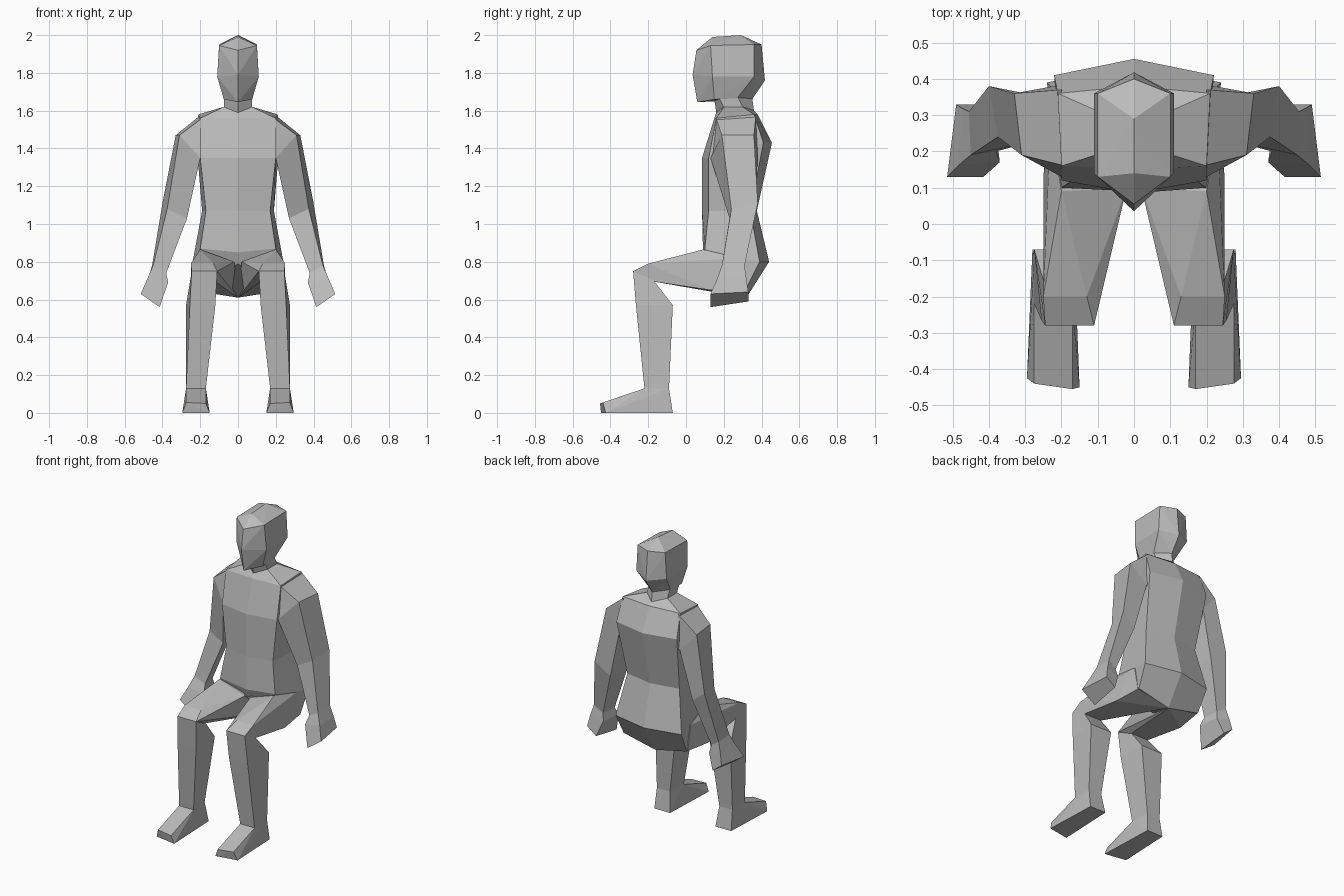
import bpy
import bmesh

default_cube = bpy.data.objects.get("Cube")
if default_cube:
    bpy.data.objects.remove(default_cube, do_unlink=True)

# One plain grey for the whole figure
grey = bpy.data.materials.new("plain_grey")
grey.use_nodes = True
colour = (0.5, 0.5, 0.5, 1)
grey.diffuse_color = colour
grey.node_tree.nodes["Principled BSDF"].inputs["Base Color"].default_value = colour


def finish(name, bm):
    """Turn a bmesh into a flat shaded object with outward normals."""
    bmesh.ops.recalc_face_normals(bm, faces=bm.faces[:])
    mesh = bpy.data.meshes.new(name)
    bm.to_mesh(mesh)
    bm.free()
    mesh.materials.append(grey)
    part = bpy.data.objects.new(name, mesh)
    bpy.context.collection.objects.link(part)
    return part


def flip(points, side):
    return [(side * x, y, z) for x, y, z in points]


def full_ring(half):
    """Complete a half ring that starts and ends on the middle plane."""
    return half + flip(half[1:-1][::-1], -1)


def loft(name, rings):
    """Skin a row of equal rings and close both ends."""
    bm = bmesh.new()
    rows = [[bm.verts.new(point) for point in ring] for ring in rings]
    count = len(rows[0])
    for lower, upper in zip(rows, rows[1:]):
        for i in range(count):
            j = (i + 1) % count
            bm.faces.new((lower[i], lower[j], upper[j], upper[i]))
    bm.faces.new(rows[0])
    bm.faces.new(rows[-1])
    return finish(name, bm)


def hull(name, points):
    """Wrap a faceted convex block around the points."""
    bm = bmesh.new()
    for point in points:
        bm.verts.new(point)
    result = bmesh.ops.convex_hull(bm, input=bm.verts[:])
    loose = {v for v in result["geom_interior"] if isinstance(v, bmesh.types.BMVert)}
    bmesh.ops.delete(bm, geom=list(loose), context="VERTS")
    bmesh.ops.dissolve_limit(bm, angle_limit=0.02, verts=bm.verts[:], edges=bm.edges[:])
    return finish(name, bm)


# Torso: half rings run front middle, front corner, back corner, back middle
torso_rings = [
    [(0, .15, 1.56), (.2, .16, 1.56), (.21, .36, 1.58), (0, .38, 1.58)],
    [(0, .085, 1.35), (.2, .12, 1.35), (.22, .41, 1.43), (0, .455, 1.43)],
    [(0, .085, 1.07), (.17, .12, 1.07), (.19, .34, 1.07), (0, .375, 1.07)],
    [(0, .09, .85), (.2, .1, .87), (.24, .39, .8), (0, .44, .8)],
    [(0, .14, .79), (.2, .15, .66), (.23, .32, .66), (0, .32, .61)],
]
loft("torso", [full_ring(ring) for ring in torso_rings])

# Neck with sloping collar
neck_rings = [
    [(0, .15, 1.56), (.2, .16, 1.56), (.21, .36, 1.58), (0, .38, 1.58)],
    [(0, .16, 1.59), (.075, .2, 1.62), (.075, .3, 1.62), (0, .36, 1.6)],
    [(0, .15, 1.66), (.075, .17, 1.68), (.075, .27, 1.68), (0, .35, 1.67)],
]
loft("neck", [full_ring(ring) for ring in neck_rings])

# Head: chin, cheek, brow and crown
head_half = [
    (0, .06, 1.645), (.075, .15, 1.66), (.075, .27, 1.665), (0, .35, 1.66),
    (0, .035, 1.79), (.11, .14, 1.78), (.11, .36, 1.78), (0, .418, 1.76),
    (0, .055, 1.92), (.1, .13, 1.945), (.1, .36, 1.95), (0, .4, 1.95),
    (0, .14, 1.99), (0, .29, 2),
]
hull("head", head_half + flip(head_half, -1))

# Arm: rings run front inner, front outer, back outer, back inner
arm = [
    [(.17, .13, 1.35), (.19, .16, 1.56), (.2, .37, 1.575), (.19, .38, 1.35)],
    [(.2, .13, 1.35), (.31, .19, 1.47), (.33, .36, 1.47), (.22, .38, 1.35)],
    [(.27, .23, 1.03), (.375, .24, 1.08), (.4, .38, 1.11), (.3, .36, 1.03)],
    [(.38, .2, .74), (.45, .19, .78), (.455, .31, .78), (.395, .3, .74)],
]
hand = [
    arm[-1],
    [(.37, .17, .69), (.48, .165, .71), (.475, .32, .71), (.385, .31, .69)],
    [(.415, .13, .56), (.515, .13, .63), (.49, .33, .64), (.425, .33, .59)],
]

# Leg: thigh block, shin rings and wedge foot
thigh = [
    (.2, .09, .865), (.02, .1, .8), (.23, .28, .82), (.25, .13, .65),
    (.23, .31, .66), (0, .32, .61), (.13, -.2, .79), (.25, -.2, .79),
    (.11, -.28, .75), (.245, -.28, .75), (.12, -.17, .695), (.245, -.17, .695),
]
shin = [
    [(.11, -.28, .75), (.245, -.28, .75), (.245, -.17, .7), (.12, -.17, .7)],
    [(.12, -.265, .57), (.255, -.265, .57), (.275, -.07, .57), (.12, -.07, .57)],
    [(.17, -.22, .13), (.275, -.22, .13), (.275, -.09, .13), (.18, -.09, .13)],
]
foot = [
    (.17, -.22, .13), (.275, -.22, .13), (.275, -.09, .13), (.18, -.09, .13),
    (.165, -.07, 0), (.28, -.07, 0), (.15, -.45, 0), (.295, -.425, 0),
    (.17, -.455, .05), (.275, -.44, .055),
]

for side, label in ((1, "left"), (-1, "right")):
    loft(label + "_arm", [flip(ring, side) for ring in arm])
    loft(label + "_hand", [flip(ring, side) for ring in hand])
    hull(label + "_thigh", flip(thigh, side))
    loft(label + "_shin", [flip(ring, side) for ring in shin])
    hull(label + "_foot", flip(foot, side))
